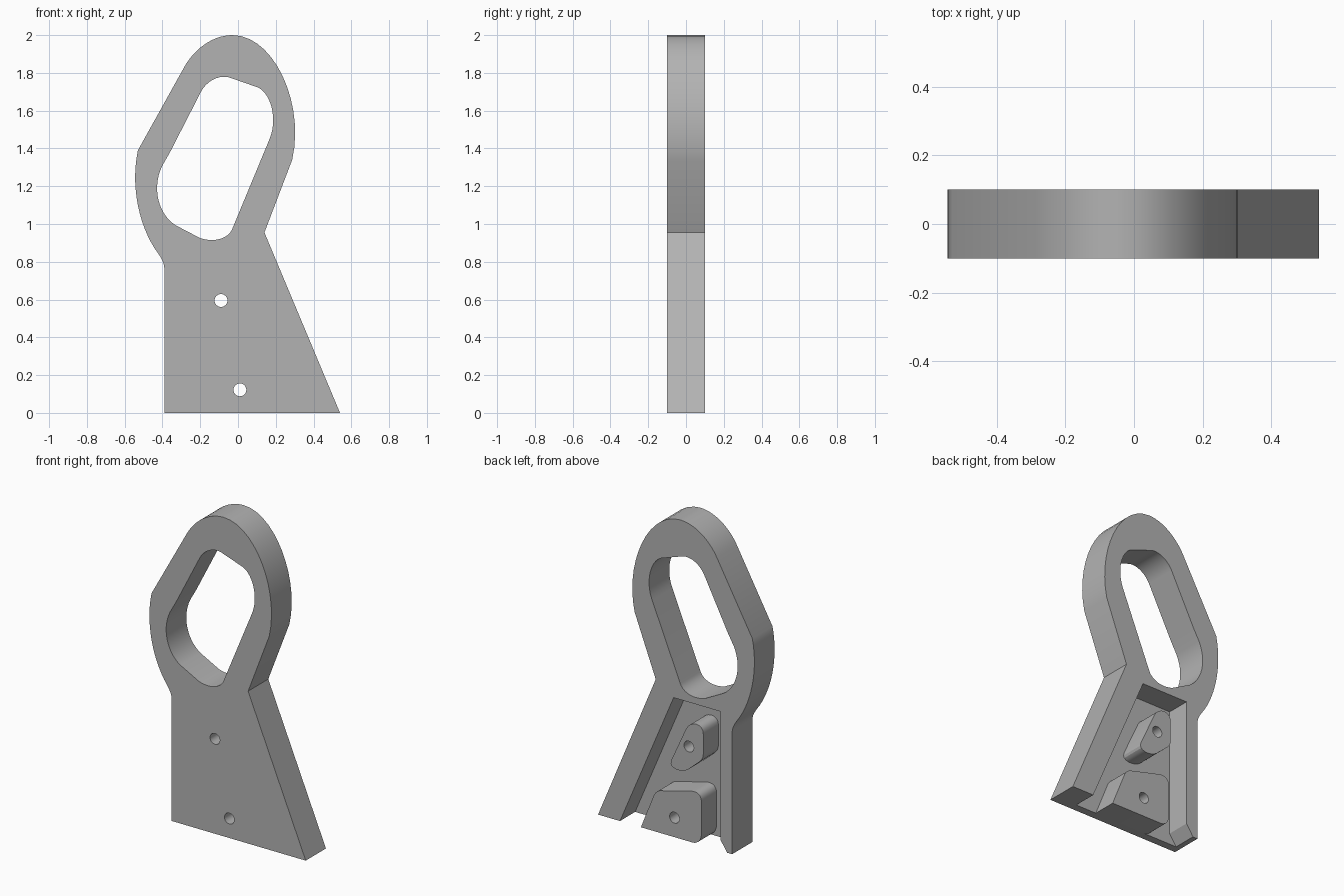
import bpy
import bmesh
import math
from mathutils import Vector

cube = bpy.data.objects.get("Cube")
if cube:
    bpy.data.objects.remove(cube, do_unlink=True)

grey = bpy.data.materials.new("Mid grey")
grey.use_nodes = True
grey.diffuse_color = (0.45, 0.45, 0.45, 1)
grey.node_tree.nodes["Principled BSDF"].inputs["Base Color"].default_value = (0.45, 0.45, 0.45, 1)

BACK, FLOOR = 0.1, -0.05


def trace(path, steps=14):
    """Expand (x, z) corners and (control, control, end) curves into a loop."""
    loop = []
    for item in path:
        if len(item) == 2:
            loop.append(Vector(item))
            continue
        a, (b, c, d) = loop[-1], map(Vector, item)
        for i in range(1, steps + 1):
            t = i / steps
            s = 1 - t
            loop.append(a * s**3 + b * 3 * s * s * t + c * 3 * s * t * t + d * t**3)
    return loop


def prism(name, loop, y0, y1):
    """Extrude an x-z loop along y."""
    bm = bmesh.new()
    face = bm.faces.new([bm.verts.new((p[0], y0, p[1])) for p in loop])
    out = bmesh.ops.extrude_face_region(bm, geom=[face])
    moved = [v for v in out["geom"] if isinstance(v, bmesh.types.BMVert)]
    bmesh.ops.translate(bm, verts=moved, vec=(0, y1 - y0, 0))
    bmesh.ops.recalc_face_normals(bm, faces=bm.faces[:])
    mesh = bpy.data.meshes.new(name)
    bm.to_mesh(mesh)
    bm.free()
    mesh.materials.append(grey)
    obj = bpy.data.objects.new(name, mesh)
    bpy.context.collection.objects.link(obj)
    return obj


def circle(x, z, r, n=32):
    return [(x + r * math.cos(math.tau * i / n), z + r * math.sin(math.tau * i / n))
            for i in range(n)]


def activate(obj):
    bpy.ops.object.select_all(action="DESELECT")
    obj.select_set(True)
    bpy.context.view_layer.objects.active = obj


def cut(obj, loop, y0=-0.3, y1=0.3):
    """Subtract a prism and discard the cutter."""
    cutter = prism("cutter", loop, y0, y1)
    cutter.hide_render = True
    mod = obj.modifiers.new("cut", "BOOLEAN")
    mod.operation, mod.solver, mod.object = "DIFFERENCE", "EXACT", cutter
    activate(obj)
    bpy.ops.object.modifier_apply(modifier=mod.name)
    bpy.data.objects.remove(cutter, do_unlink=True)


# Plate: splayed foot carrying a slanted ring
outline = trace([
    (-0.39, 0), (0.54, 0), (0.14, 0.955), (0.287, 1.34),
    ((0.355, 1.64), (0.19, 2.0), (-0.03, 2.0)),
    ((-0.13, 2.0), (-0.23, 1.93), (-0.285, 1.83)),
    (-0.53, 1.39),
    ((-0.57, 1.2), (-0.525, 0.98), (-0.42, 0.84)),
    ((-0.40, 0.81), (-0.39, 0.79), (-0.39, 0.76)),
])
plate = prism("bracket_plate", outline, -BACK, BACK)

# Grip opening through the ring
opening = trace([
    (-0.196, 1.70),
    ((-0.17, 1.75), (-0.11, 1.79), (-0.05, 1.777)),
    (0.10, 1.725),
    ((0.17, 1.70), (0.215, 1.56), (0.165, 1.445)),
    (-0.03, 0.975),
    ((-0.05, 0.925), (-0.12, 0.90), (-0.20, 0.925)),
    (-0.33, 0.993),
    ((-0.42, 1.05), (-0.46, 1.19), (-0.40, 1.31)),
    (-0.36, 1.38),
])
cut(plate, opening)

# Open-bottomed pocket in the back of the foot
pocket = [(0.016, 0.873), (0.388, 0), (0.401, -0.03),
          (-0.377, -0.03), (-0.308, 0.07), (-0.308, 0.873)]
cut(plate, pocket, FLOOR, 0.3)

# Rounded bosses standing in the pocket
upper = trace([
    (0.033, 0.475),
    ((0.055, 0.42), (-0.04, 0.415), (-0.085, 0.45)),
    (-0.165, 0.52),
    ((-0.18, 0.535), (-0.19, 0.55), (-0.19, 0.58)),
    (-0.19, 0.70),
    ((-0.19, 0.765), (-0.10, 0.765), (-0.07, 0.70)),
], 8)
lower = trace([
    (0.243, 0), (0.157, 0.215),
    ((0.147, 0.24), (0.13, 0.262), (0.10, 0.267)),
    (-0.105, 0.32),
    ((-0.15, 0.33), (-0.177, 0.31), (-0.177, 0.27)),
    (-0.177, 0.075),
    ((-0.177, 0.03), (-0.155, 0.005), (-0.12, 0)),
], 8)
parts = [plate]
for name, loop, hole in (("upper_boss", upper, (-0.09, 0.595)),
                         ("lower_boss", lower, (0.01, 0.122))):
    bore = circle(*hole, 0.034)
    boss = prism(name, loop, FLOOR, BACK)
    cut(boss, bore)
    cut(plate, bore)
    parts.append(boss)

# Smooth the curved walls, keep the rims sharp
for obj in parts:
    activate(obj)
    bpy.ops.object.shade_smooth_by_angle(angle=math.radians(25))
